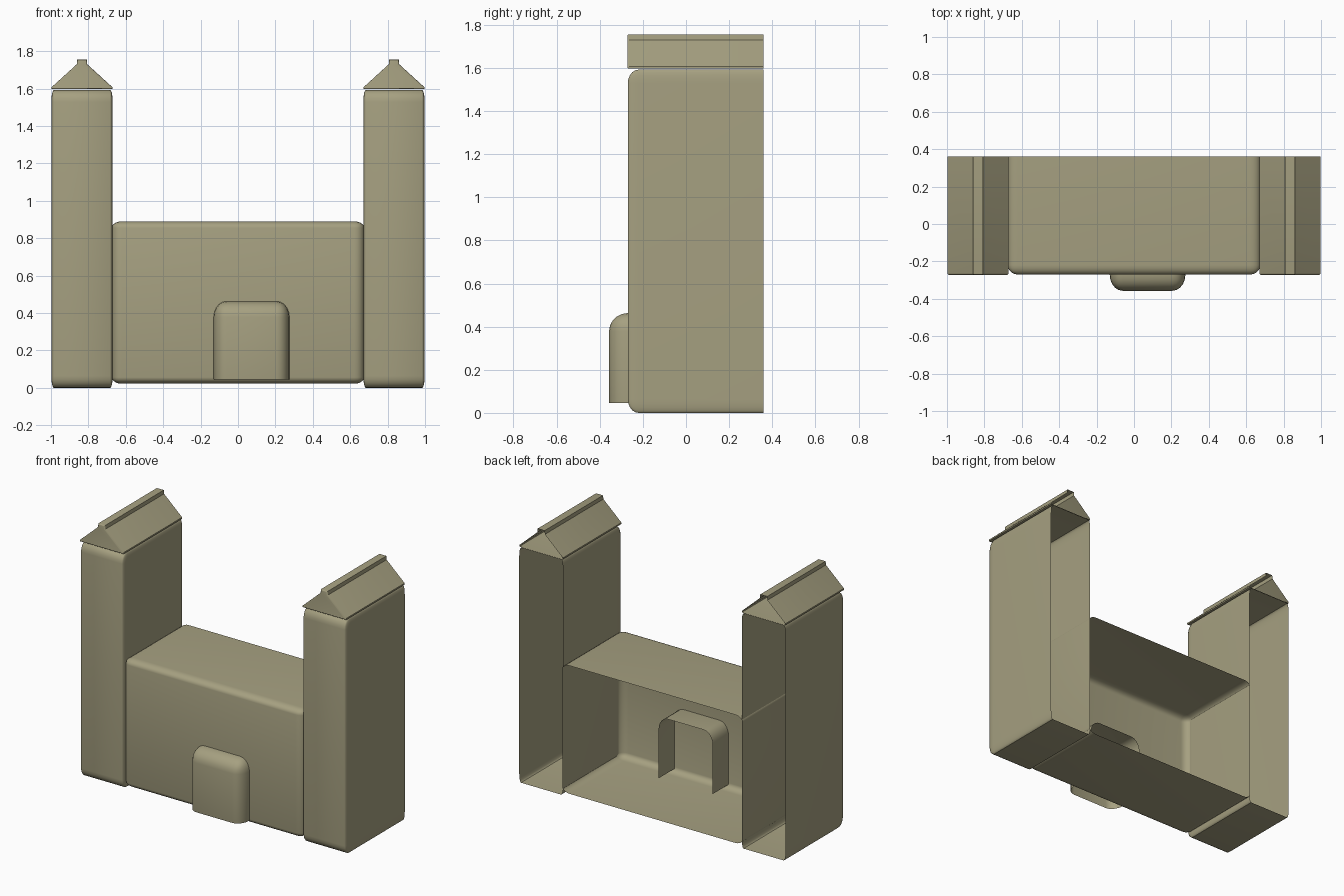
import bpy, bmesh
from mathutils import Matrix, Vector

if "Cube" in bpy.data.objects:
    bpy.data.objects.remove(bpy.data.objects["Cube"])

stone = bpy.data.materials.new("khaki stone")
stone.use_nodes = True
colour = (0.38, 0.352, 0.218, 1)
stone.diffuse_color = colour
stone.node_tree.nodes["Principled BSDF"].inputs["Base Color"].default_value = colour


def cut(bm, point, normal):
    """Slice the shell and drop everything beyond the plane, leaving it open."""
    geom = bm.verts[:] + bm.edges[:] + bm.faces[:]
    bmesh.ops.bisect_plane(bm, geom=geom, plane_co=point, plane_no=normal, clear_outer=True)


def finish(name, bm):
    bmesh.ops.recalc_face_normals(bm, faces=bm.faces)
    mesh = bpy.data.meshes.new(name)
    bm.to_mesh(mesh)
    bm.free()
    mesh.materials.append(stone)
    obj = bpy.data.objects.new(name, mesh)
    bpy.context.collection.objects.link(obj)
    bpy.ops.object.select_all(action='DESELECT')
    obj.select_set(True)
    bpy.context.view_layer.objects.active = obj
    bpy.ops.object.shade_smooth_by_angle(angle=0.6)
    return obj


def rounded_shell(name, x, y, z, rounding, floor=None):
    """Rounded box with an open back; rounding stretches with the box."""
    bm = bmesh.new()
    bmesh.ops.create_cube(bm, size=1)
    bmesh.ops.bevel(bm, geom=bm.edges[:], offset=rounding, segments=5,
                    profile=0.5, affect='EDGES')
    # The box is twice as deep as needed, then halved at the back plane
    size = Vector((x[1] - x[0], 2 * (y[1] - y[0]), z[1] - z[0]))
    centre = Vector(((x[0] + x[1]) / 2, y[1], (z[0] + z[1]) / 2))
    bm.transform(Matrix.Translation(centre) @ Matrix.Diagonal(size).to_4x4())
    cut(bm, centre, (0, 1, 0))
    if floor is not None:
        cut(bm, (0, 0, floor), (0, 0, -1))
    return finish(name, bm)


def gable_roof(name, x):
    """Pitched prism with a narrow raised ridge, open at the back."""
    half = [(0.163, 1.597), (0.163, 1.607), (0.028, 1.73), (0.026, 1.755)]
    profile = half + [(-a, z) for a, z in reversed(half)]
    bm = bmesh.new()
    front = bm.faces.new([bm.verts.new((x + a, -0.272, z)) for a, z in profile])
    moved = bmesh.ops.extrude_face_region(bm, geom=[front], use_keep_orig=True)
    back = [g for g in moved["geom"] if isinstance(g, bmesh.types.BMVert)]
    bmesh.ops.translate(bm, verts=back, vec=(0, 0.632, 0))
    bmesh.ops.delete(bm, geom=[f for f in bm.faces if all(v in back for v in f.verts)],
                     context='FACES_ONLY')
    rim = [e for e in bm.edges if all(v.co.y < -0.2 for v in e.verts)]
    bmesh.ops.bevel(bm, geom=rim, offset=0.008, segments=3, profile=0.5, affect='EDGES')
    return finish(name, bm)


# Curtain wall and its gate
rounded_shell("wall", (-0.675, 0.675), (-0.27, 0.36), (0.022, 0.89), 0.04)
rounded_shell("gate", (-0.13, 0.275), (-0.357, -0.10), (-0.035, 0.463), 0.17, floor=0.045)

# Twin towers with roofs
for side, label in ((-1, "right"), (1, "left")):
    mid = side * 0.834
    rounded_shell(label + "_tower", (mid - 0.164, mid + 0.164), (-0.27, 0.36), (0, 1.592), 0.04)
    gable_roof(label + "_roof", mid)
